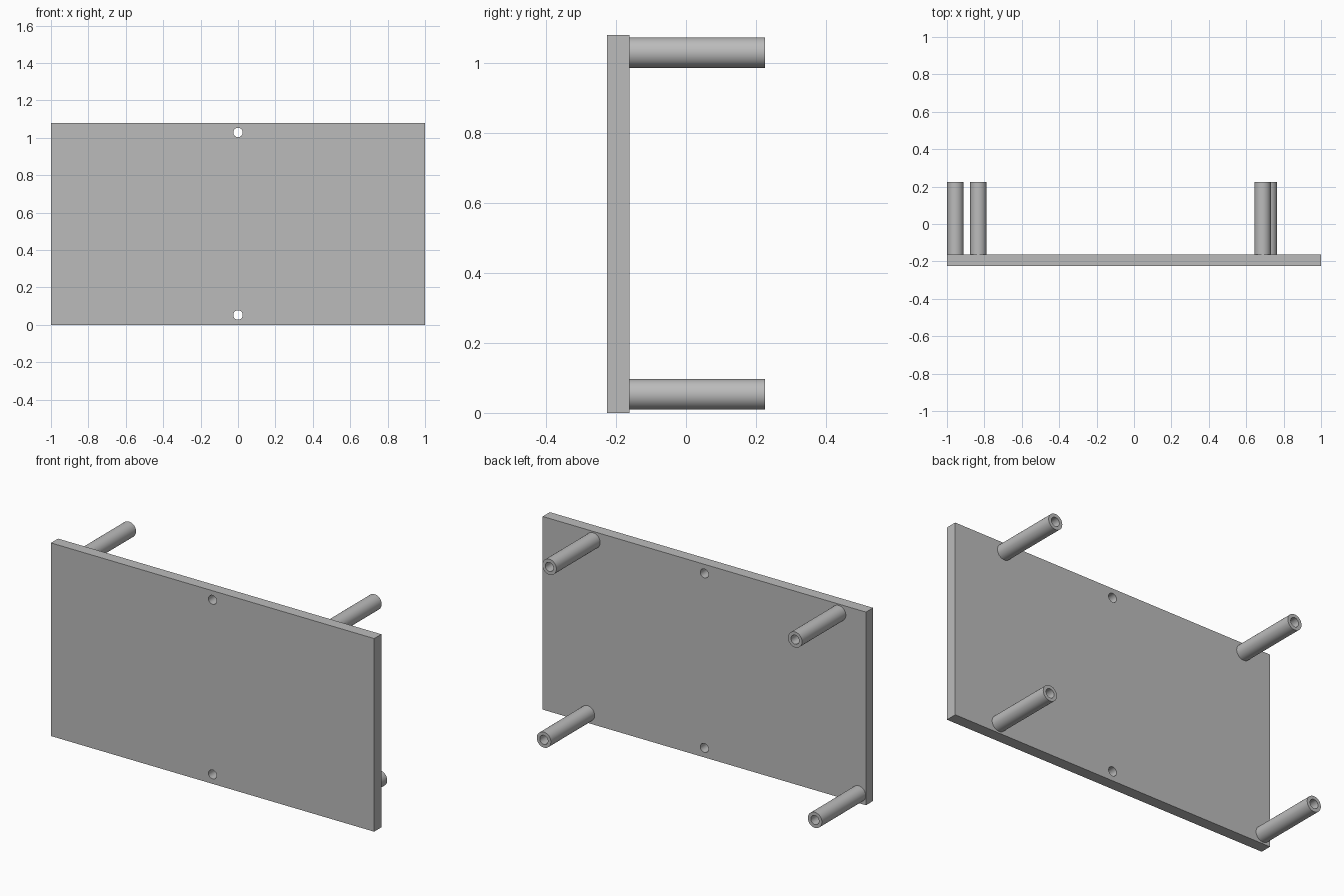
import bpy, bmesh
from math import pi, radians
from mathutils import Matrix, Vector

cube = bpy.data.objects.get("Cube")
if cube:
    bpy.data.objects.remove(cube, do_unlink=True)

HEIGHT = 1.08
FRONT, BACK, TIP = -0.225, -0.162, 0.225
LOW, HIGH = 0.053, 1.029
POST_R, HOLE_R = 0.0435, 0.025

grey = bpy.data.materials.new("plain grey")
grey.use_nodes = True
colour = (0.5, 0.5, 0.5, 1)
grey.diffuse_color = colour
grey.node_tree.nodes["Principled BSDF"].inputs["Base Color"].default_value = colour


def make_object(name, bm):
    bmesh.ops.recalc_face_normals(bm, faces=bm.faces)
    mesh = bpy.data.meshes.new(name)
    bm.to_mesh(mesh)
    bm.free()
    mesh.materials.append(grey)
    obj = bpy.data.objects.new(name, mesh)
    bpy.context.collection.objects.link(obj)
    return obj


def smooth(obj):
    bpy.ops.object.select_all(action="DESELECT")
    obj.select_set(True)
    bpy.context.view_layer.objects.active = obj
    bpy.ops.object.shade_smooth_by_angle(angle=radians(35))


# Flat panel
bm = bmesh.new()
size = Matrix.Diagonal((2, BACK - FRONT, HEIGHT, 1))
place = Matrix.Translation((0, (FRONT + BACK) / 2, HEIGHT / 2))
bmesh.ops.create_cube(bm, size=1, matrix=place @ size)
panel = make_object("panel", bm)

# Screw holes through the panel, centred at top and bottom
bm = bmesh.new()
for z in (LOW, HIGH):
    bmesh.ops.create_cone(
        bm, cap_ends=True, segments=48, radius1=HOLE_R, radius2=HOLE_R, depth=0.3,
        matrix=Matrix.Translation((0, BACK, z)) @ Matrix.Rotation(pi / 2, 4, "X"))
cutter = make_object("hole_cutter", bm)
cutter.hide_render = True
cut = panel.modifiers.new("screw holes", "BOOLEAN")
cut.operation = "DIFFERENCE"
cut.solver = "EXACT"
cut.object = cutter
bpy.context.view_layer.objects.active = panel
bpy.ops.object.modifier_apply(modifier=cut.name)
bpy.data.objects.remove(cutter, do_unlink=True)
smooth(panel)


# Hollow standoff: a wall section turned about the y axis
def standoff(name, x, z):
    bm = bmesh.new()
    root = BACK - 0.01
    section = [(POST_R, root), (POST_R, TIP), (HOLE_R, TIP), (HOLE_R, root)]
    verts = [bm.verts.new((x + r, y, z)) for r, y in section]
    edges = [bm.edges.new((verts[i], verts[(i + 1) % 4])) for i in range(4)]
    bmesh.ops.spin(bm, geom=verts + edges, cent=Vector((x, 0, z)),
                   axis=(0, 1, 0), angle=2 * pi, steps=48)
    bmesh.ops.remove_doubles(bm, verts=bm.verts, dist=0.0001)
    smooth(make_object(name, bm))


standoff("upper_left_standoff", 0.688, HIGH)
standoff("upper_right_standoff", -0.832, HIGH)
standoff("lower_left_standoff", 0.722, LOW)
standoff("lower_right_standoff", -0.955, LOW)
